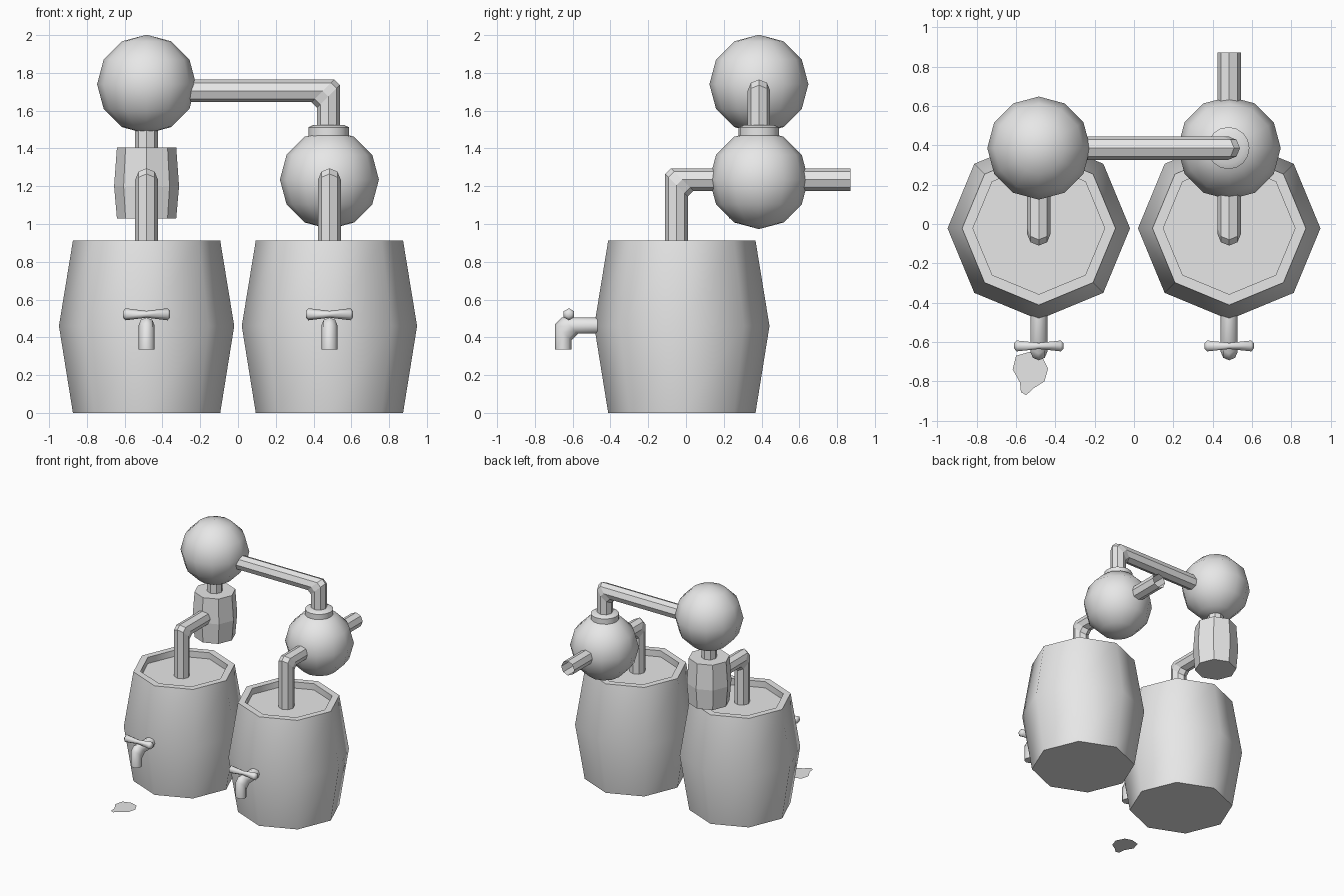
import bpy, bmesh, math
from mathutils import Vector

cube = bpy.data.objects.get("Cube")
if cube:
    bpy.data.objects.remove(cube, do_unlink=True)

grey = bpy.data.materials.new("plain_grey")
grey.use_nodes = True
colour = (0.8, 0.8, 0.8, 1)
grey.diffuse_color = colour
grey.node_tree.nodes["Principled BSDF"].inputs["Base Color"].default_value = colour


def finish(name, bm, smooth=None, solid=True):
    if solid:
        bmesh.ops.recalc_face_normals(bm, faces=bm.faces)
    mesh = bpy.data.meshes.new(name)
    bm.to_mesh(mesh)
    bm.free()
    mesh.materials.append(grey)
    ob = bpy.data.objects.new(name, mesh)
    bpy.context.collection.objects.link(ob)
    if smooth:
        bpy.ops.object.select_all(action="DESELECT")
        ob.select_set(True)
        bpy.context.view_layer.objects.active = ob
        bpy.ops.object.shade_smooth_by_angle(angle=math.radians(smooth))
    return ob


def skin(bm, rings, caps=(True, True)):
    """Join rings of points with quads, capping the ends if asked."""
    loops = [[bm.verts.new(p) for p in ring] for ring in rings]
    n = len(loops[0])
    for a, b in zip(loops, loops[1:]):
        for i in range(n):
            j = (i + 1) % n
            bm.faces.new((a[i], a[j], b[j], b[i]))
    if caps[0]:
        bm.faces.new(loops[0][::-1])
    if caps[1]:
        bm.faces.new(loops[-1])


def lathe(name, centre, profile, sides, smooth=None, axis="Z"):
    """Turn (radius, height) pairs about an axis."""
    rings = []
    for r, h in profile:
        ring = []
        for i in range(sides):
            a = math.tau * i / sides
            u, v = r * math.cos(a), r * math.sin(a)
            ring.append(Vector(centre) + Vector((u, v, h) if axis == "Z" else (h, v, u)))
        rings.append(ring)
    bm = bmesh.new()
    skin(bm, rings)
    return finish(name, bm, smooth)


def pipe(name, path, radius, side, cut=0.03, smooth=None, caps=(True, True)):
    """Eight-sided pipe along a path in one plane; side is normal to that plane."""
    path = [Vector(p) for p in path]
    side = Vector(side)
    dirs = [(b - a).normalized() for a, b in zip(path, path[1:])]
    rings = []
    for k, p in enumerate(path):
        d0, d1 = dirs[max(k - 1, 0)], dirs[min(k, len(dirs) - 1)]
        ring = []
        for i in range(8):
            a = math.tau * i / 8
            out = radius * math.cos(a)
            v = p + side * radius * math.sin(a) + side.cross(d0) * out
            if d0 != d1:
                v += d0 * out * (1 if side.cross(d0).dot(d1) < 0 else -1)
            ring.append(v)
        if d0 == d1:
            rings.append(ring)
        else:  # bevelled elbow
            rings.append([v - d0 * cut for v in ring])
            rings.append([v + d1 * cut for v in ring])
    bm = bmesh.new()
    skin(bm, rings, caps)
    return finish(name, bm, smooth)


def ball(name, centre, radius):
    bm = bmesh.new()
    bmesh.ops.create_uvsphere(bm, u_segments=12, v_segments=6, radius=radius)
    bmesh.ops.translate(bm, verts=bm.verts, vec=centre)
    return finish(name, bm, 60)


X, BACK = 0.484, 0.386

# Barrels with sunken lids, their outlet pipes and taps
for word, x in (("right", -X), ("left", X)):
    lathe(word + "_barrel", (x, -0.022, 0),
          [(0.39, 0), (0.464, 0.46), (0.39, 0.912), (0.335, 0.912), (0.335, 0.86)], 8, 50)
    pipe(word + "_barrel_pipe", [(x, -0.05, 0.85), (x, -0.05, 1.235), (x, BACK, 1.235)],
         0.06, (1, 0, 0))
    pipe(word + "_tap_spout", [(x, -0.43, 0.462), (x, -0.65, 0.462), (x, -0.65, 0.335)],
         0.043, (1, 0, 0), 0.035, 50)
    lathe(word + "_tap_handle", (x, -0.62, 0.522),
          [(0.016, -0.125), (0.032, -0.112), (0.018, 0), (0.032, 0.112), (0.016, 0.125)],
          6, 65, "X")

# Upper and lower round vessels
ball("upper_vessel", (-X, BACK, 1.74), 0.262)
ball("lower_vessel", (X, BACK, 1.235), 0.262)

# Small keg below the upper vessel and the neck joining them
lathe("small_keg", (-X, BACK, 0), [(0.157, 1.03), (0.172, 1.2), (0.157, 1.405)], 8)
pipe("vessel_neck", [(-X, BACK, 1.39), (-X, BACK, 1.6)], 0.06, (1, 0, 0))

# Pipe crossing between the vessels, and its collar
pipe("cross_pipe", [(-X, BACK, 1.705), (X - 0.005, BACK, 1.705), (X - 0.005, BACK, 1.46)],
     0.06, (0, 1, 0))
lathe("pipe_collar", (X - 0.004, BACK, 0),
      [(0.107, 1.44), (0.107, 1.512), (0.08, 1.525)], 16, 30)

# Open outlet at the back
pipe("back_outlet", [(X, BACK + 0.1, 1.235), (X, 0.872, 1.235)], 0.06, (1, 0, 0),
     caps=(True, False))

# Puddle under the right tap
outline = [(-0.60, -0.67), (-0.53, -0.65), (-0.47, -0.67), (-0.437, -0.735), (-0.455, -0.80),
           (-0.51, -0.835), (-0.548, -0.87), (-0.575, -0.855), (-0.58, -0.805), (-0.617, -0.74)]
bm = bmesh.new()
bm.faces.new([bm.verts.new((x, y, 0.012)) for x, y in reversed(outline)])
bmesh.ops.recalc_face_normals(bm, faces=bm.faces)
if bm.faces[:][0].normal.z < 0:
    bmesh.ops.reverse_faces(bm, faces=bm.faces)
finish("puddle", bm, solid=False)
